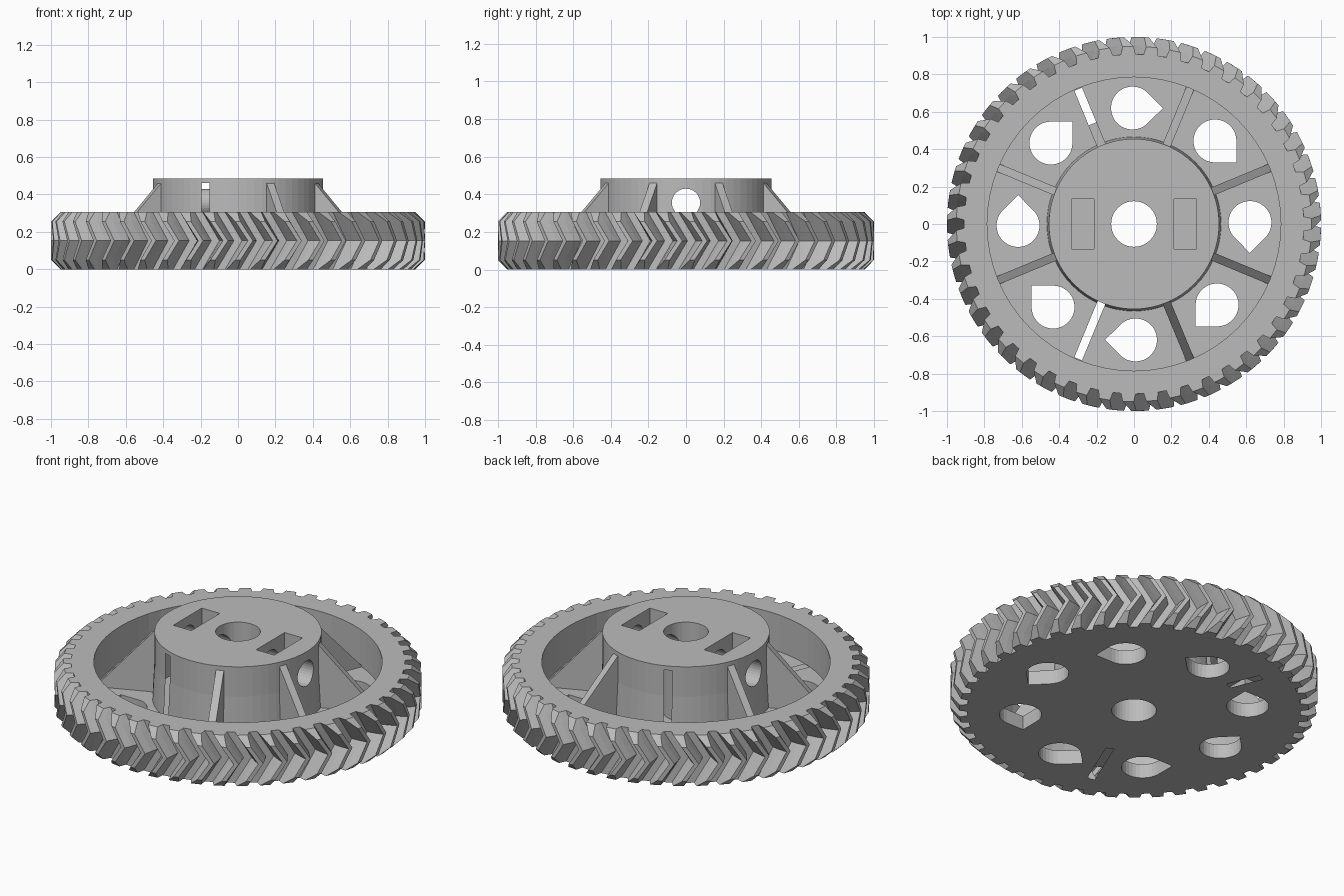
import bpy, bmesh, math
from mathutils import Matrix, Vector

if "Cube" in bpy.data.objects:
    bpy.data.objects.remove(bpy.data.objects["Cube"])

grey = bpy.data.materials.new("plain grey")
grey.diffuse_color = (0.5, 0.5, 0.5, 1)
grey.use_nodes = True
grey.node_tree.nodes["Principled BSDF"].inputs["Base Color"].default_value = grey.diffuse_color

TEETH, TOP, FLOOR = 47, 0.305, 0.085


def finish(bm, name):
    bmesh.ops.recalc_face_normals(bm, faces=bm.faces)
    me = bpy.data.meshes.new(name)
    bm.to_mesh(me)
    bm.free()
    me.materials.append(grey)
    ob = bpy.data.objects.new(name, me)
    bpy.context.collection.objects.link(ob)
    return ob


def loft(name, rings):
    """Closed solid through rings of equal point counts."""
    bm = bmesh.new()
    vs = [[bm.verts.new(p) for p in ring] for ring in rings]
    n = len(vs[0])
    for a, b in zip(vs, vs[1:]):
        for i in range(n):
            j = (i + 1) % n
            bm.faces.new((a[i], a[j], b[j], b[i]))
    bm.faces.new(vs[0][::-1])
    bm.faces.new(vs[-1])
    return finish(bm, name)


def circle(r, z, n=64):
    return [(r * math.cos(2 * math.pi * i / n), r * math.sin(2 * math.pi * i / n), z) for i in range(n)]


def box(name, x0, x1, y0, y1, z0, z1, angle=0):
    m = Matrix.Rotation(angle, 4, 'Z')
    return loft(name, [[m @ Vector(p) for p in
                        ((x0, y0, z), (x1, y0, z), (x1, y1, z), (x0, y1, z))] for z in (z0, z1)])


def combine(target, other, op):
    mod = target.modifiers.new(op, 'BOOLEAN')
    mod.operation, mod.solver, mod.object = op, 'EXACT', other
    bpy.context.view_layer.objects.active = target
    bpy.ops.object.modifier_apply(modifier=mod.name)
    bpy.data.objects.remove(other)


# Herringbone toothed disc with chamfered tooth ends
def half_width(r):
    if r < 0.955:
        return 0.32 + (0.22 - 0.32) * (r - 0.908) / 0.047
    return 0.22 + (0.10 - 0.22) * (r - 0.955) / 0.045


def tooth_ring(z, rmax):
    pitch = 2 * math.pi / TEETH
    twist = 0.1 * (1 - abs(z - TOP / 2) / (TOP / 2))
    radii = (0.908, (0.908 + rmax) / 2, rmax)
    pts = []
    for t in range(TEETH):
        side = [(-half_width(r), r) for r in radii]
        for f, r in side + [(-f, r) for f, r in side[::-1]]:
            a = (t + f) * pitch + twist
            pts.append((r * math.cos(a), r * math.sin(a), z))
    return pts


gear = loft("herringbone_gear", [tooth_ring(z, r) for z, r in
            ((0, 0.95), (0.05, 1), (TOP / 2, 1), (TOP - 0.05, 1), (TOP, 0.95))])

# Recess, hub
combine(gear, loft("recess", [circle(0.785, FLOOR), circle(0.785, 0.6)]), 'DIFFERENCE')
combine(gear, loft("hub", [circle(0.468, 0.04), circle(0.455, TOP), circle(0.455, 0.485)]), 'UNION')

# Sloping ribs; two of the eight positions are open slots instead
for k in range(8):
    deg = 22.5 + 45 * k
    if deg in (112.5, 247.5):
        continue
    m = Matrix.Rotation(math.radians(deg), 4, 'Z')
    prof = ((0.445, 0.05), (0.80, 0.05), (0.80, 0.075), (0.445, 0.47))
    combine(gear, loft("rib", [[m @ Vector((r, y, z)) for r, z in prof] for y in (-0.022, 0.022)]), 'UNION')

# Teardrop lightening holes, tips pointing clockwise
for k in range(8):
    m = Matrix.Rotation(math.radians(45 * k), 4, 'Z') @ Matrix.Translation((0.62, 0.008, 0))
    arc = [math.radians(-45 + 270 * i / 24) for i in range(25)]
    outline = [(0.115 * math.cos(a), 0.115 * math.sin(a)) for a in arc] + [(0, -0.163)]
    combine(gear, loft("teardrop", [[m @ Vector((x, y, z)) for x, y in outline]
                                    for z in (-0.1, 0.2)]), 'DIFFERENCE')

# Shaft bore, nut pockets and cross hole
combine(gear, loft("bore", [circle(0.122, -0.1, 40), circle(0.122, 0.7, 40)]), 'DIFFERENCE')
for s in (-1, 1):
    x = s * 0.275
    combine(gear, box("pocket", x - 0.06, x + 0.06, -0.135, 0.135, 0.27, 0.7), 'DIFFERENCE')
combine(gear, loft("cross_hole", [[(x, p[0], p[1] + 0.355) for p in circle(0.075, 0, 32)]
                                  for x in (-0.6, 0.6)]), 'DIFFERENCE')

# Open slots: cut, then remove the slot walls so the shell is open inside
slots = [(247.5, 0.435, 0.78, -0.05), (112.5, 0.435, 0.78, 0.03), (112.5, 0.58, 0.78, -0.05)]
for deg, r0, r1, z0 in slots:
    combine(gear, box("slot", r0, r1, -0.022, 0.022, z0, 0.46, math.radians(deg)), 'DIFFERENCE')
bm = bmesh.new()
bm.from_mesh(gear.data)
doomed = set()
for deg, r0, r1, z0 in slots:
    inv = Matrix.Rotation(-math.radians(deg), 4, 'Z')
    for f in bm.faces:
        pts = [inv @ v.co for v in f.verts]
        if all(r0 - .001 < p.x < r1 + .001 and abs(p.y) < .0231 and p.z < .461 for p in pts):
            doomed.add(f)
bmesh.ops.delete(bm, geom=list(doomed), context='FACES')
bm.to_mesh(gear.data)
bm.free()

# One grey material, flat faces
gear.data.materials.clear()
gear.data.materials.append(grey)
for p in gear.data.polygons:
    p.material_index = 0
    p.use_smooth = False
